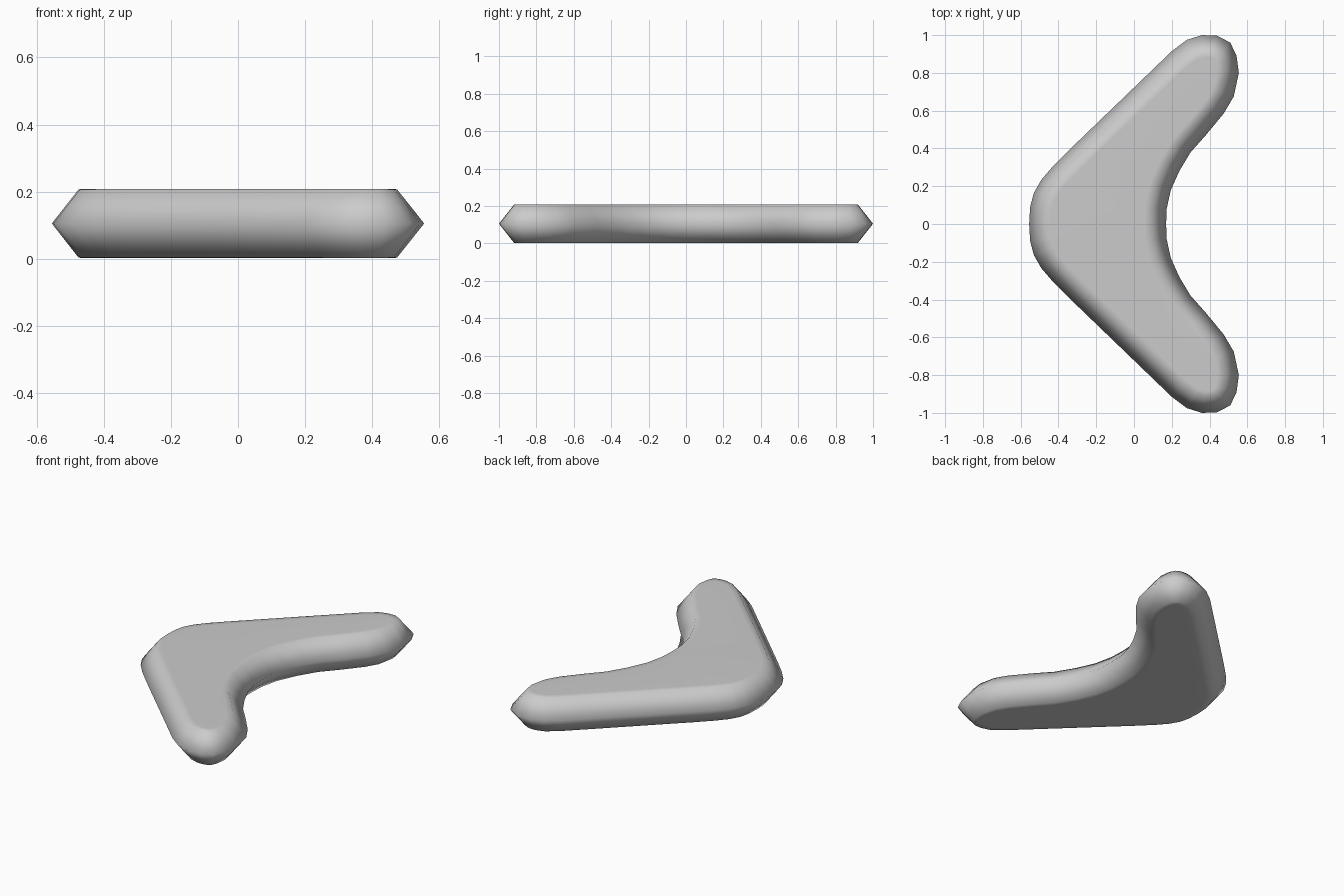
import bpy, bmesh
from mathutils import Vector

if "Cube" in bpy.data.objects:
    bpy.data.objects.remove(bpy.data.objects["Cube"])

# Half outline of the bent body, from elbow round the arm tip to the inner bend
half = [(-0.555, 0), (-0.55, 0.09), (-0.53, 0.165), (-0.49, 0.235), (-0.43, 0.305),
        (-0.34, 0.395), (-0.07, 0.655), (0.2, 0.915), (0.28, 0.975), (0.36, 1.0),
        (0.44, 0.997), (0.51, 0.96), (0.543, 0.89), (0.555, 0.8), (0.528, 0.675),
        (0.475, 0.585), (0.38, 0.47), (0.30, 0.38), (0.24, 0.28), (0.195, 0.18),
        (0.173, 0.08), (0.17, 0)]
outline = [Vector(p) for p in half] + [Vector((x, -y)) for x, y in half[-2:0:-1]]


def inset(points, d):
    """Move a clockwise outline inward by d."""
    out = []
    for i, p in enumerate(points):
        a = (p - points[i - 1]).normalized()
        b = (points[(i + 1) % len(points)] - p).normalized()
        na, nb = Vector((a.y, -a.x)), Vector((b.y, -b.x))
        out.append(p + (na + nb) * d / (1 + na.dot(nb)))
    return out


# Stacked rings: flat underside, bevelled flank, sharp rim, bevelled flank, flat top
rings = [(0.115, 0.002), (0.08, 0.003), (0, 0.105), (0.08, 0.207), (0.115, 0.208)]
bm = bmesh.new()
loops = [[bm.verts.new((p.x, p.y, z)) for p in inset(outline, d)] for d, z in rings]
n = len(outline)
for lo, hi in zip(loops, loops[1:]):
    for i in range(n):
        j = (i + 1) % n
        bm.faces.new((lo[i], lo[j], hi[j], hi[i]))

# Caps: strips joining the mirrored... outer edge of each arm to its inner edge
caps = [bm.faces.new(loops[0]), bm.faces.new(loops[-1])]
bmesh.ops.triangulate(bm, faces=caps)
bmesh.ops.recalc_face_normals(bm, faces=bm.faces)
for f in bm.faces:
    f.smooth = True

mesh = bpy.data.meshes.new("boomerang_body")
bm.to_mesh(mesh)
bm.free()
body = bpy.data.objects.new("boomerang_body", mesh)
bpy.context.collection.objects.link(body)

grey = bpy.data.materials.new("light_grey")
grey.diffuse_color = (0.6, 0.6, 0.6, 1)
grey.use_nodes = True
grey.node_tree.nodes["Principled BSDF"].inputs["Base Color"].default_value = grey.diffuse_color
mesh.materials.append(grey)
